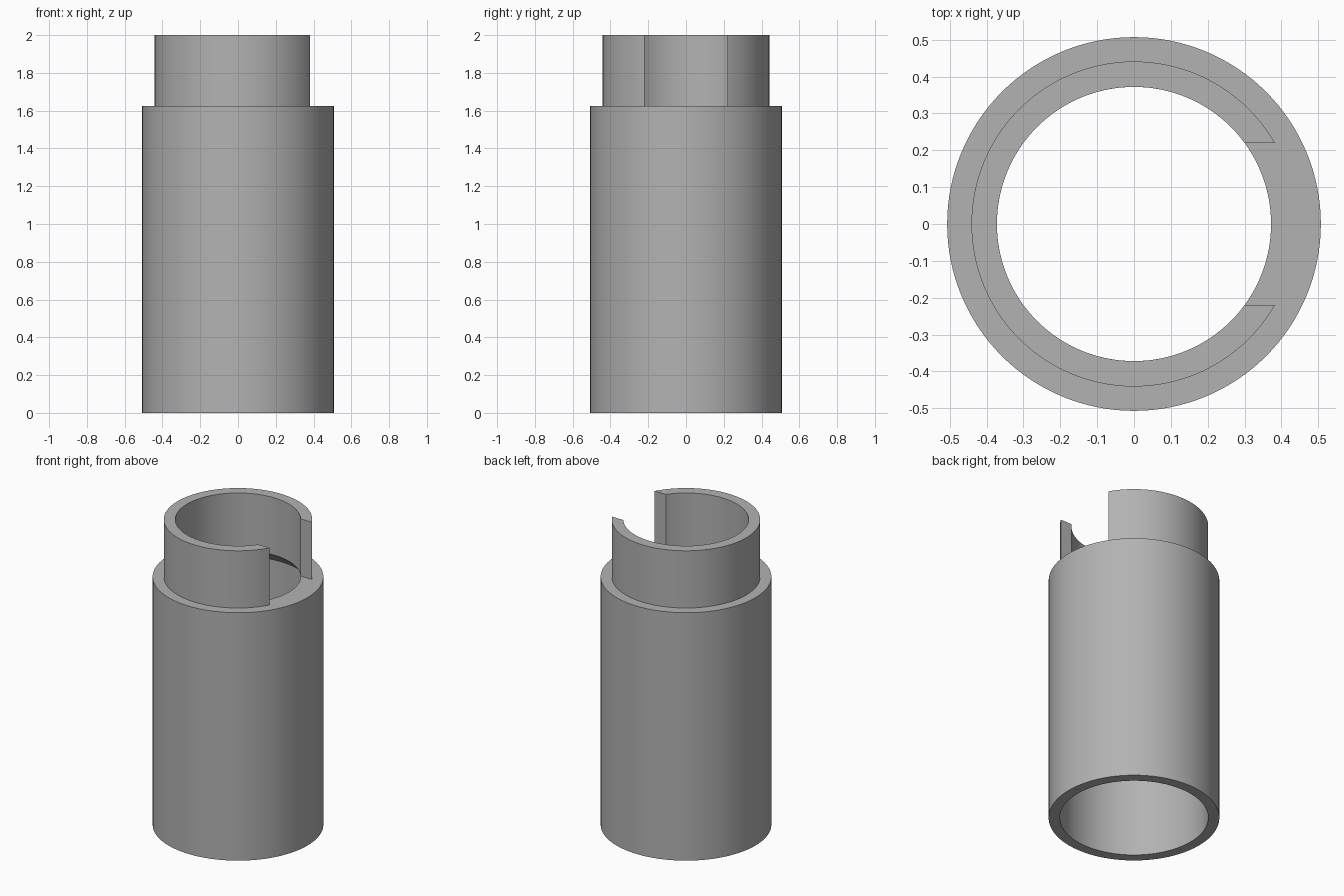
import bpy
import math

cube = bpy.data.objects.get("Cube")
if cube:
    bpy.data.objects.remove(cube, do_unlink=True)

R_OUT, R_COLLAR, R_SOCKET, R_BORE = 0.507, 0.441, 0.441, 0.372
SHOULDER, TOP, CONE = 1.625, 2.0, 0.07
SLOT = 0.22          # half width of the collar slot
SEGMENTS = 128

grey = bpy.data.materials.new("plain grey")
grey.use_nodes = True
colour = (0.45, 0.45, 0.45, 1)
grey.diffuse_color = colour
grey.node_tree.nodes["Principled BSDF"].inputs["Base Color"].default_value = colour


def sweep(name, rings, loop_profile, loop_sweep):
    """Bridge a list of equal rings of points into one surface."""
    n, m = len(rings), len(rings[0])
    verts = [p for ring in rings for p in ring]
    faces = []
    for i in range(n if loop_sweep else n - 1):
        for j in range(m if loop_profile else m - 1):
            a, b = i * m, (i + 1) % n * m
            k = (j + 1) % m
            faces.append((a + j, b + j, b + k, a + k))
    if not loop_sweep:                       # flat slot ends
        faces.append(tuple(range(m)))
        faces.append(tuple(reversed(range((n - 1) * m, n * m))))
    mesh = bpy.data.meshes.new(name)
    mesh.from_pydata(verts, [], faces)
    mesh.materials.append(grey)
    obj = bpy.data.objects.new(name, mesh)
    bpy.context.collection.objects.link(obj)
    bpy.ops.object.select_all(action="DESELECT")
    obj.select_set(True)
    bpy.context.view_layer.objects.active = obj
    bpy.ops.object.shade_smooth_by_angle(angle=math.radians(30))
    return obj


def polar(r, angle, z):
    return (r * math.cos(angle), r * math.sin(angle), z)


# Sleeve: hollow tube with a wide socket that tapers to the bore at the shoulder
profile = [(R_SOCKET, 0), (R_OUT, 0), (R_OUT, SHOULDER),
           (R_BORE, SHOULDER), (R_SOCKET, SHOULDER - CONE)]
sweep("sleeve", [[polar(r, math.tau * i / SEGMENTS, z) for r, z in profile]
                 for i in range(SEGMENTS)], True, True)


# Collar: narrower split ring whose slot sides are parallel
def split_angle(r, t):
    start = math.asin(SLOT / r)
    return start + (math.tau - 2 * start) * t


section = [(R_COLLAR, SHOULDER), (R_COLLAR, TOP), (R_BORE, TOP), (R_BORE, SHOULDER)]
sweep("split_collar", [[polar(r, split_angle(r, i / SEGMENTS), z) for r, z in section]
                       for i in range(SEGMENTS + 1)], False, False)
